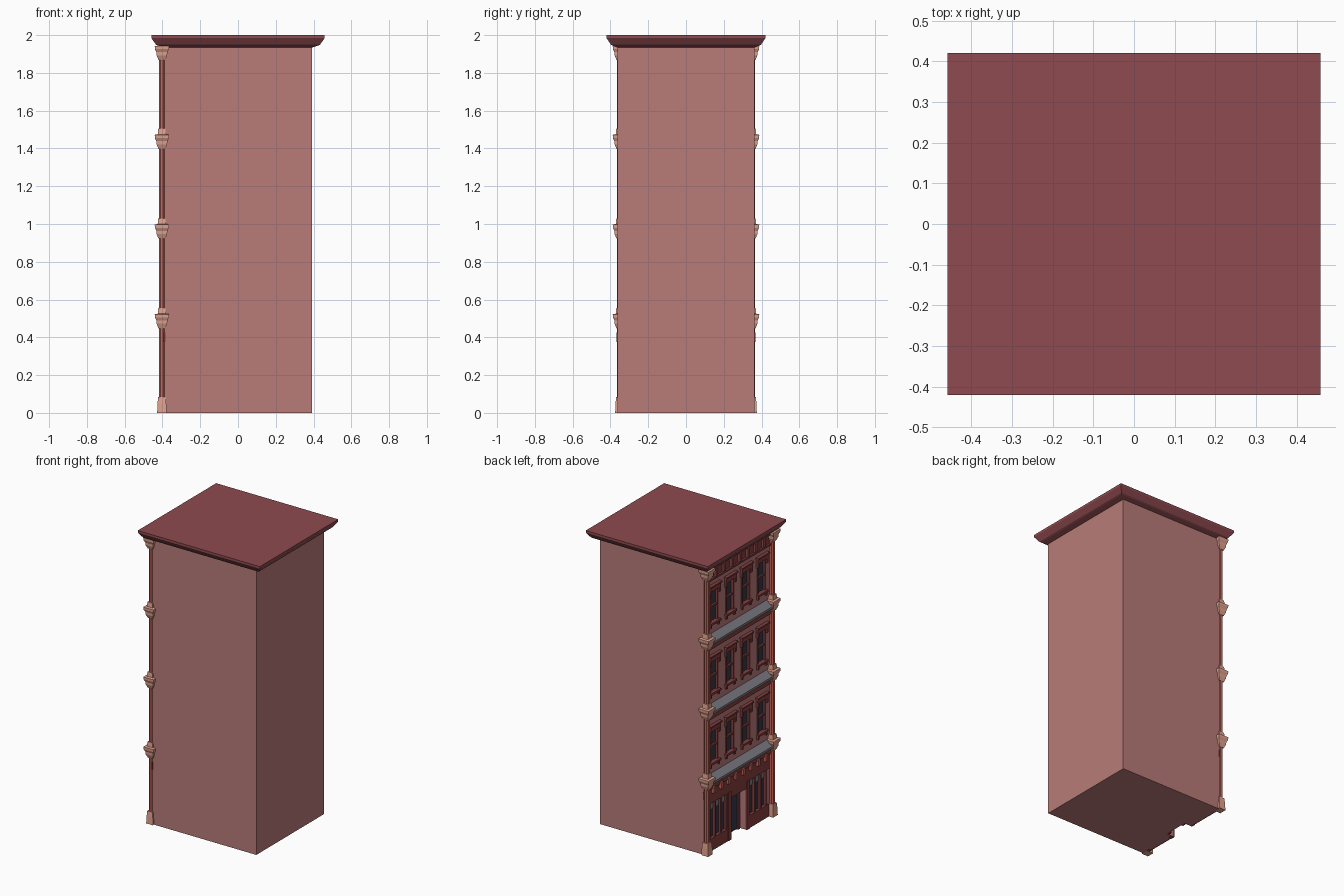
import bpy, bmesh, math

if "Cube" in bpy.data.objects:
    bpy.data.objects.remove(bpy.data.objects["Cube"])

def mat(name, c):
    m = bpy.data.materials.new(name)
    m.diffuse_color = (*c, 1)
    m.use_nodes = True
    m.node_tree.nodes["Principled BSDF"].inputs["Base Color"].default_value = m.diffuse_color
    return m

BRICK = mat("brick", (0.48, 0.20, 0.19))
ROOF = mat("roof_red", (0.27, 0.07, 0.08))
TRIM = mat("trim_red", (0.24, 0.05, 0.05))
SHAFT = mat("column_red", (0.60, 0.13, 0.10))
STONE = mat("stone", (0.75, 0.36, 0.27))
GLASS = mat("glass", (0.04, 0.04, 0.07))
GREY = mat("slate", (0.22, 0.22, 0.25))

def finish(name, bm, material):
    bmesh.ops.recalc_face_normals(bm, faces=bm.faces)
    me = bpy.data.meshes.new(name)
    bm.to_mesh(me)
    bm.free()
    ob = bpy.data.objects.new(name, me)
    bpy.context.collection.objects.link(ob)
    if material:
        me.materials.append(material)
    return ob

def boxes(name, items, material):
    """One object made of boxes given as (x0, x1, y0, y1, z0, z1)."""
    bm = bmesh.new()
    for x0, x1, y0, y1, z0, z1 in items:
        vs = bmesh.ops.create_cube(bm, size=1)["verts"]
        for v in vs:
            v.co.x = x0 if v.co.x < 0 else x1
            v.co.y = y0 if v.co.y < 0 else y1
            v.co.z = z0 if v.co.z < 0 else z1
    return finish(name, bm, material)

def loft(name, rings, material, cx=0, cy=0, n=4):
    """Stacked polygon rings (half_x, half_y, z), capped."""
    bm = bmesh.new()
    k = 1 / math.cos(math.pi / n)
    prev = None
    for hx, hy, z in rings:
        ring = []
        for i in range(n):
            a = 2 * math.pi * (i + 0.5) / n
            ring.append(bm.verts.new((cx + hx * k * math.cos(a), cy + hy * k * math.sin(a), z)))
        if prev:
            for i in range(n):
                j = (i + 1) % n
                bm.faces.new((prev[i], prev[j], ring[j], ring[i]))
        else:
            bm.faces.new(ring)
        prev = ring
    bm.faces.new(prev)
    return finish(name, bm, material)

def extrude_y(name, profile, y0, y1, material):
    """Profile of (x, z) points swept along y."""
    bm = bmesh.new()
    a = [bm.verts.new((x, y0, z)) for x, z in profile]
    b = [bm.verts.new((x, y1, z)) for x, z in profile]
    bm.faces.new(a)
    bm.faces.new(b)
    for i in range(len(a)):
        j = (i + 1) % len(a)
        bm.faces.new((a[i], a[j], b[j], b[i]))
    return finish(name, bm, material)

W = -0.388           # street facade plane
FLOOR = 0.475        # storey height
COLS = (-0.255, -0.085, 0.085, 0.255)
bays = [(y, f * FLOOR) for f in (1, 2, 3) for y in COLS]

# Body with window openings, shop openings and door recess
body = boxes("body", [(W, 0.392, -0.363, 0.363, 0, 1.95)], BRICK)
openings = [(W - 0.05, W + 0.018, y - 0.042, y + 0.042, z + 0.125, z + 0.34) for y, z in bays]
openings.append((W - 0.05, W + 0.05, -0.085, 0.085, -0.05, 0.30))
openings += [(W - 0.05, W + 0.018, min(s * 0.115, s * 0.31), max(s * 0.115, s * 0.31), 0.08, 0.34)
             for s in (-1, 1)]
cutter = boxes("opening_cutter", openings, None)
cutter.hide_render = True
cutter.hide_viewport = True
mod = body.modifiers.new("openings", 'BOOLEAN')
mod.object = cutter
mod.operation = 'DIFFERENCE'
mod.solver = 'EXACT'

# Roof slab with flared cornice
loft("roof", [(0.395, 0.365, 1.935), (0.425, 0.39, 1.945), (0.435, 0.398, 1.95),
              (0.459, 0.421, 1.985), (0.459, 0.421, 2.0)], ROOF)

# Upper windows: panes, sashes, hoods and sills
boxes("upper_window_glass", [(W + 0.012, W + 0.02, y - 0.042, y + 0.042, z + 0.125, z + 0.34)
                             for y, z in bays], GLASS)
frames, hoods = [], []
for y, z in bays:
    frames.append((W, W + 0.016, y - 0.042, y + 0.042, z + 0.225, z + 0.237))
    for s in (-1, 1):
        frames.append((W - 0.004, W + 0.016, y + s * 0.04 - 0.006, y + s * 0.04 + 0.006, z + 0.12, z + 0.34))
        hoods.append((W - 0.014, W + 0.002, y + s * 0.049 - 0.009, y + s * 0.049 + 0.009, z + 0.31, z + 0.35))
        hoods.append((W - 0.012, W + 0.002, y + s * 0.043 - 0.007, y + s * 0.043 + 0.007, z + 0.09, z + 0.115))
    hoods.append((W - 0.016, W + 0.002, y - 0.056, y + 0.056, z + 0.34, z + 0.37))
    hoods.append((W - 0.022, W + 0.002, y - 0.062, y + 0.062, z + 0.37, z + 0.38))
    hoods.append((W - 0.018, W + 0.01, y - 0.054, y + 0.054, z + 0.112, z + 0.126))
boxes("window_frames", frames, TRIM)
boxes("window_hoods_and_sills", hoods, TRIM)

# Sloped ledges and fascias between storeys
for f in (1, 2, 3):
    z = f * FLOOR
    extrude_y("storey_ledge", [(W + 0.005, z + 0.055), (-0.425, z + 0.01), (-0.425, z - 0.005),
                               (W + 0.005, z - 0.015)], -0.345, 0.345, GREY)
    boxes("storey_fascia", [(-0.402, W + 0.002, -0.34, 0.34, z - 0.05, z - 0.008)], TRIM)

# Top frieze with brackets and panels
boxes("top_frieze", [(-0.396, W + 0.002, -0.34, 0.34, 1.85, 1.94),
                     (-0.408, W, -0.34, 0.34, 1.845, 1.857),
                     (-0.415, W, -0.34, 0.34, 1.925, 1.945)], TRIM)
boxes("top_brackets", [(-0.413, W, y - 0.011, y + 0.011, 1.86, 1.93)
                       for y in [-0.255 + 0.085 * i for i in range(7)]], ROOF)

# Shopfront: glass, transoms, mullions, piers, sign band, dentils
glass, trans, front = [], [], []
for s in (-1, 1):
    c = s * 0.2125
    glass.append((W + 0.012, W + 0.02, c - 0.0975, c + 0.0975, 0.08, 0.275))
    trans.append((W + 0.010, W + 0.02, c - 0.0975, c + 0.0975, 0.275, 0.34))
    front += [(W - 0.004, W + 0.016, c + d - 0.007, c + d + 0.007, 0.075, 0.34) for d in (-0.092, -0.031, 0.031, 0.092)]
    front.append((W - 0.008, W + 0.016, c - 0.112, c + 0.112, 0, 0.085))
    front.append((W - 0.012, W + 0.04, s * 0.1 - 0.015, s * 0.1 + 0.015, 0, 0.33))
front += [(W - 0.008, W + 0.01, -0.34, 0.34, 0.325, 0.43),
          (W - 0.006, W + 0.05, -0.085, 0.085, 0.28, 0.33),
          (W - 0.003, W + 0.003, -0.367, 0.367, 0.375, 0.425)]
boxes("shop_glass", glass, GLASS)
boxes("shop_transoms", trans, GREY)
boxes("shopfront_trim", front, TRIM)
boxes("shop_dentils", [(-0.413, W, y - 0.011, y + 0.011, 0.395, 0.44)
                       for y in [-0.28 + 0.08 * i for i in range(8)]], SHAFT)
boxes("door", [(W + 0.042, W + 0.052, -0.06, 0.06, 0.01, 0.25)], GLASS)
boxes("door_frame", [(W + 0.036, W + 0.052, s * 0.068 - 0.012, s * 0.068 + 0.012, 0, 0.28) for s in (-1, 1)]
      + [(W + 0.036, W + 0.052, -0.07, 0.07, 0.25, 0.28)], TRIM)

# Corner columns with plinths and a capital at every storey
for cy in (-0.35, 0.35):
    cx = -0.403
    loft("column_shaft", [(0.0165, 0.0165, 0.02), (0.0165, 0.0165, 1.94)], SHAFT, cx, cy, 8)
    loft("column_base", [(0.025, 0.025, 0), (0.023, 0.023, 0.05), (0.02, 0.02, 0.085)], STONE, cx, cy)
    for f in range(1, 5):
        z = f * FLOOR + (0.022 if f < 4 else 0.018)
        rings = [(0.018, 0.018, z - 0.05), (0.028, 0.028, z - 0.025), (0.029, 0.029, z - 0.008),
                 (0.037, 0.037, z + 0.008), (0.038, 0.038, z + 0.025)]
        if f < 4:
            rings += [(0.022, 0.022, z + 0.028), (0.019, 0.019, z + 0.058)]
        loft("column_capital", rings, STONE, cx, cy)
